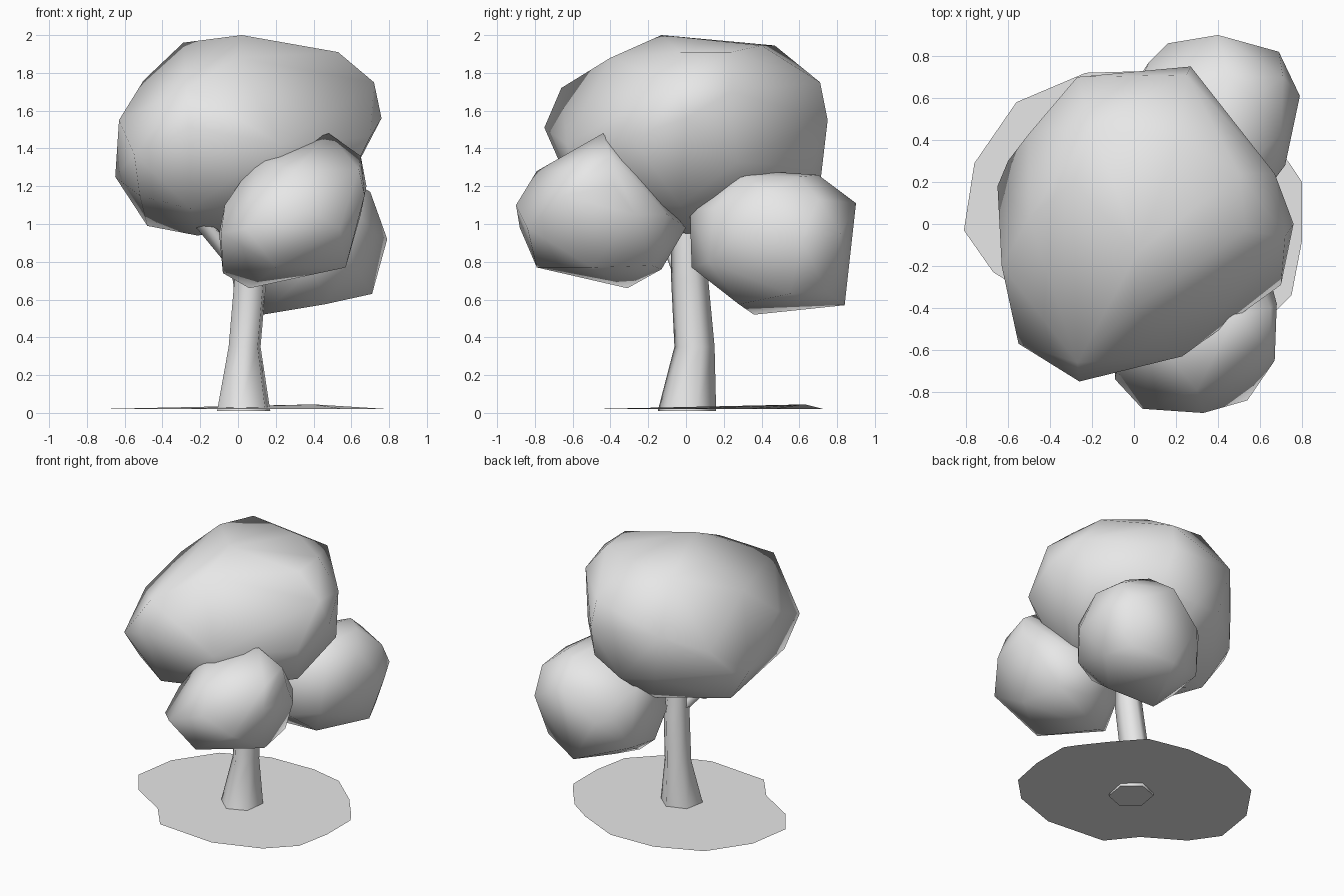
import bpy, bmesh, math

grey = bpy.data.materials.new("plain_grey")
grey.diffuse_color = (0.8, 0.8, 0.8, 1)


def finish(name, bm, smooth=True):
    me = bpy.data.meshes.new(name)
    bm.to_mesh(me)
    bm.free()
    for p in me.polygons:
        p.use_smooth = smooth
    me.materials.append(grey)
    ob = bpy.data.objects.new(name, me)
    bpy.context.collection.objects.link(ob)
    return ob


def clump(name, pts):
    """Faceted leaf mass wrapped around a few bulge points."""
    bm = bmesh.new()
    for p in pts:
        bm.verts.new(p)
    bmesh.ops.convex_hull(bm, input=bm.verts[:])
    bmesh.ops.delete(bm, geom=[v for v in bm.verts if not v.link_faces], context='VERTS')
    bmesh.ops.recalc_face_normals(bm, faces=bm.faces[:])
    return finish(name, bm)


def limb(name, rings, sides=6, turn=math.radians(20)):
    """Tapered tube through rings of (x, y, z, radius x, radius y)."""
    bm = bmesh.new()
    loops = []
    for x, y, z, rx, ry in rings:
        loops.append([bm.verts.new((x + rx * math.cos(a), y + ry * math.sin(a), z))
                      for a in (turn + 2 * math.pi * i / sides for i in range(sides))])
    for a, b in zip(loops, loops[1:]):
        for i in range(sides):
            j = (i + 1) % sides
            bm.faces.new((a[i], a[j], b[j], b[i]))
    caps = [bm.faces.new(loops[0][::-1]), bm.faces.new(loops[-1])]
    bmesh.ops.recalc_face_normals(bm, faces=bm.faces[:])
    for cap in caps:
        for e in cap.edges:
            e.smooth = False
    return finish(name, bm)


# Leaf masses
clump("crown_leaves", [
    (0.02, -0.13, 2.0), (-0.29, 0.2, 1.96), (0.53, -0.03, 1.91), (0.5, 0.24, 1.91),
    (-0.2, 0.47, 1.945), (0.22, 0.4, 1.945), (0.72, -0.06, 1.75), (0.76, 0, 1.56),
    (-0.5, 0.03, 1.76), (-0.63, -0.2, 1.55), (-0.65, 0.18, 1.25), (-0.6, 0.3, 1.27),
    (-0.5, 0.43, 1.45), (-0.48, 0.15, 0.99), (-0.22, 0.05, 0.94), (0.27, 0.75, 1.55),
    (0.25, 0.71, 1.75), (-0.27, 0.7, 1.6), (-0.2, 0.66, 1.25), (0.05, 0.71, 1.21),
    (0.3, 0.66, 1.3), (0.42, 0.48, 1.23), (-0.26, -0.75, 1.51), (0.23, -0.63, 1.42),
    (-0.27, -0.66, 1.72), (0, -0.4, 1.88), (-0.55, -0.57, 1.37), (-0.52, -0.43, 1.15),
    (0.7, -0.29, 1.46), (0.67, 0.24, 1.7), (0.63, 0.27, 1.33), (-0.25, -0.56, 1.08),
    (0.2, -0.45, 1.1), (0.15, 0, 0.95), (0, 0.4, 0.96), (0.52, -0.03, 1.1)])
clump("front_leaves", [
    (0.48, -0.44, 1.48), (0.1, -0.55, 1.35), (0.65, -0.4, 1.36), (0.68, -0.38, 1.2),
    (0.67, -0.65, 1.15), (0.64, -0.6, 1.29), (0.33, -0.9, 1.1), (0.3, -0.79, 1.28),
    (0.04, -0.88, 0.98), (0.54, -0.84, 0.98), (0.2, -0.79, 0.77), (0.57, -0.5, 0.77),
    (0.06, -0.31, 0.66), (-0.08, -0.4, 0.74), (-0.09, -0.74, 0.95), (-0.1, -0.4, 0.95),
    (-0.07, -0.6, 1.1), (0.52, -0.18, 0.78), (0.3, -0.13, 0.76), (0.3, 0, 0.98),
    (0.53, -0.1, 1.05), (0, -0.1, 0.98), (0.65, -0.27, 1.05)])
clump("back_leaves", [
    (0.4, 0.4, 1.28), (0.45, 0.7, 1.26), (0.57, 0.6, 1.25), (0.56, 0.3, 1.25),
    (0.35, 0.23, 1.24), (0.4, 0.9, 1.11), (0.69, 0.82, 0.95), (0.71, 0.7, 1.13),
    (0.79, 0.61, 0.92), (0.7, 0.43, 1.17), (0.72, 0.28, 0.95), (0.71, 0.55, 0.63),
    (0.63, 0.74, 0.65), (0.35, 0.84, 0.57), (0.13, 0.36, 0.52), (0.2, 0.55, 0.54),
    (0.46, 0.28, 0.575), (0.4, 0.03, 0.77), (0.35, 0.02, 1.08), (0.1, 0.15, 1.05),
    (0.1, 0.25, 1.2), (0.16, 0.86, 0.9), (0.07, 0.77, 0.92), (0, 0.66, 0.68),
    (-0.02, 0.4, 0.65), (-0.05, 0.3, 0.85), (0, 0.6, 1.1), (0.6, 0.12, 0.8),
    (0.62, 0.15, 1.08)])

# Trunk and branch
limb("trunk", [(0.03, 0.005, 0.01, 0.15, 0.157), (0.035, 0.045, 0.35, 0.09, 0.108),
               (0.065, 0.02, 0.7, 0.09, 0.1), (0.06, 0, 1.05, 0.075, 0.08)])
limb("left_branch", [(0.05, -0.01, 0.72, 0.06, 0.055), (-0.21, -0.13, 1.03, 0.055, 0.05)])

# Ground patch: one thin sheet with a slightly lifted back corner
outline = [(0.8, 0.2), (0.74, 0.29), (0.6, 0.47), (0.4, 0.63), (0.12, 0.73), (-0.23, 0.72),
           (-0.56, 0.58), (-0.76, 0.29), (-0.81, -0.03), (-0.67, -0.23), (-0.39, -0.4),
           (-0.23, -0.6), (0.23, -0.64), (0.57, -0.52), (0.75, -0.34), (0.8, -0.08)]
bm = bmesh.new()
bm.faces.new([bm.verts.new((x, y, 0.045 if (x, y) == (0.4, 0.63) else 0.02))
              for x, y in outline])
finish("ground_patch", bm, smooth=False)
